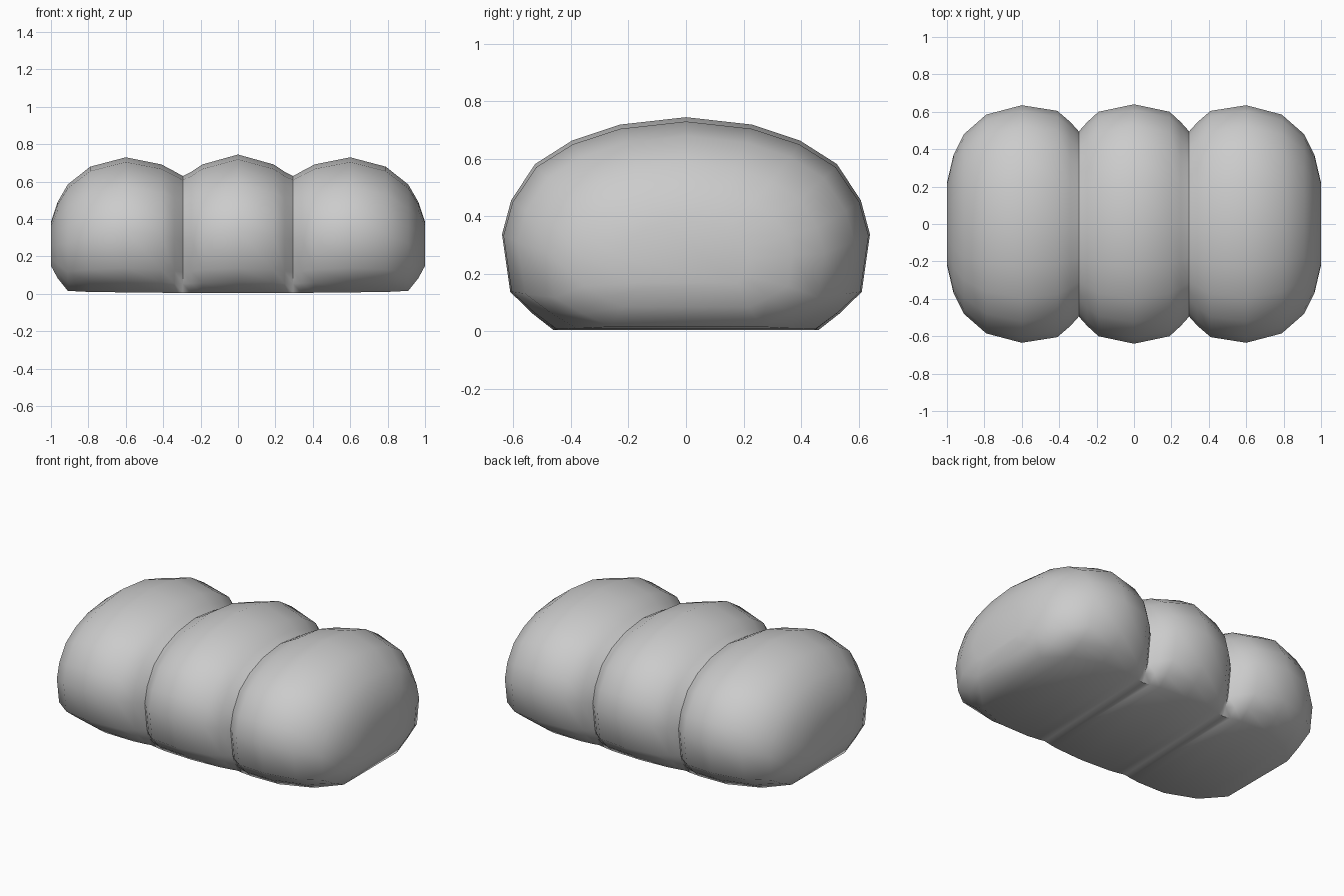
import bpy, bmesh, math

if "Cube" in bpy.data.objects:
    bpy.data.objects.remove(bpy.data.objects["Cube"])

# half of the loaf from the middle outwards: x, top, bottom, half width, base half width
half = [
    (0.00, 0.745, 0.004, 0.640, 0.46),
    (0.19, 0.692, 0.004, 0.600, 0.45),
    (0.25, 0.652, 0.004, 0.545, 0.44),
    (0.295, 0.63, 0.004, 0.495, 0.43),
    (0.34, 0.655, 0.005, 0.545, 0.44),
    (0.41, 0.692, 0.006, 0.605, 0.45),
    (0.60, 0.73, 0.008, 0.635, 0.45),
    (0.79, 0.680, 0.010, 0.585, 0.38),
    (0.91, 0.585, 0.016, 0.480, 0.26),
    (0.965, 0.49, 0.085, 0.370, 0.22),
    (1.00, 0.385, 0.150, 0.220, 0.14),
]
stations = [(-s[0],) + s[1:] for s in reversed(half[1:])] + half

# rounded crust profile: share of half width, share of height
crust = [(0.955, 0.18), (1.0, 0.45), (0.95, 0.61), (0.82, 0.78),
         (0.62, 0.89), (0.36, 0.965)]


def section(x, top, bottom, w, base):
    h = top - bottom
    side = [(base, bottom), (base + 0.5 * (0.955 * w - base), bottom + 0.08 * h)]
    side += [(w * u, bottom + h * v) for u, v in crust]
    pts = side + [(0, top)] + [(-y, z) for y, z in reversed(side)]
    return [(x, y, z) for y, z in pts]


# three-lobed loaf, lofted along x
bm = bmesh.new()
rings = [[bm.verts.new(p) for p in section(*s)] for s in stations]
for a, b in zip(rings, rings[1:]):
    n = len(a)
    for i in range(n):
        j = (i + 1) % n
        bm.faces.new((a[i], a[j], b[j], b[i]))
bm.faces.new(rings[0])
bm.faces.new(rings[-1])
bmesh.ops.recalc_face_normals(bm, faces=bm.faces)
mesh = bpy.data.meshes.new("bread_loaf")
bm.to_mesh(mesh)
bm.free()
loaf = bpy.data.objects.new("bread_loaf", mesh)
bpy.context.collection.objects.link(loaf)

# smooth crust with crisp grooves between the lobes
bpy.context.view_layer.objects.active = loaf
loaf.select_set(True)
bpy.ops.object.shade_smooth_by_angle(angle=math.radians(55))
